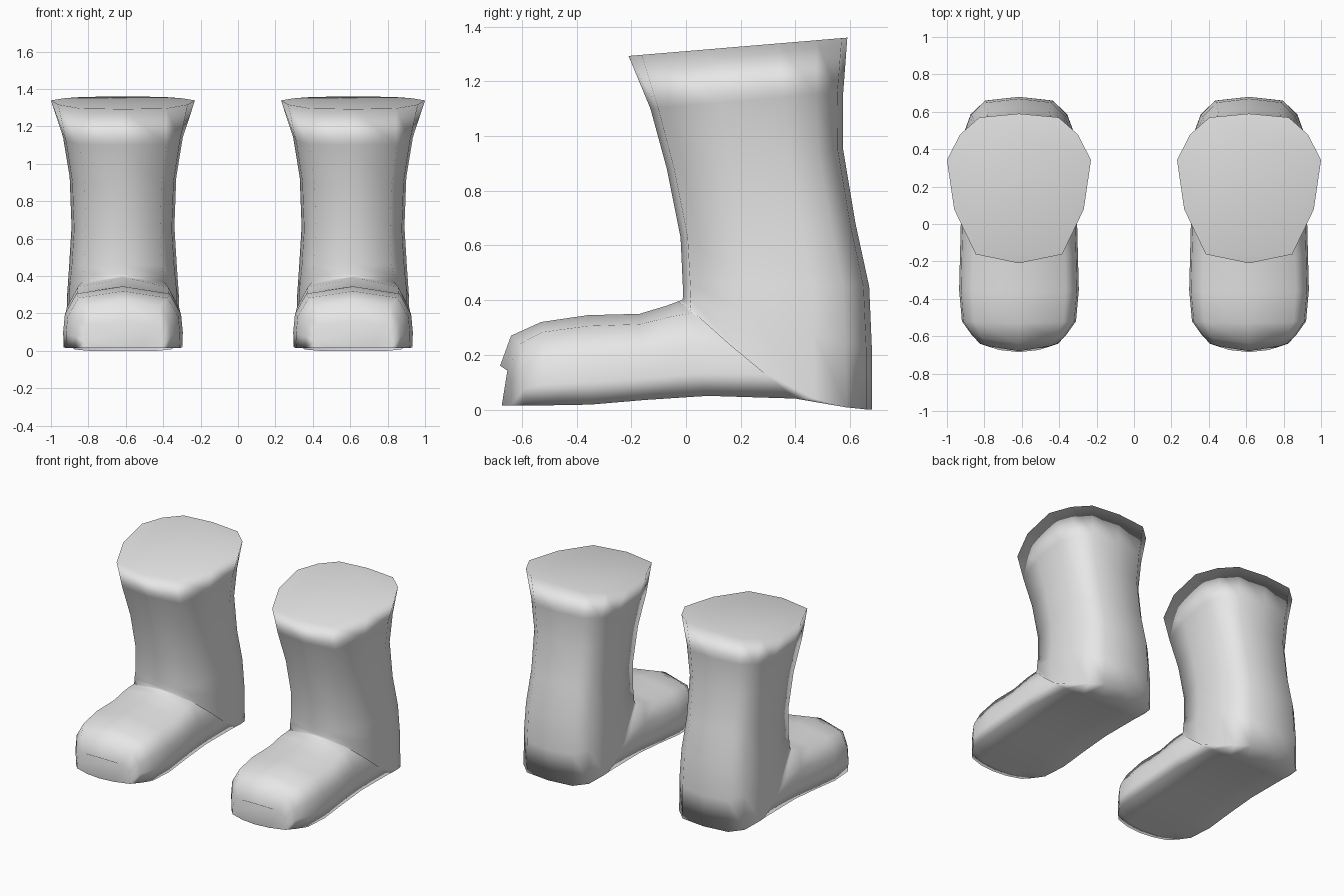
import bpy
import bmesh

cube = bpy.data.objects.get("Cube")
if cube:
    bpy.data.objects.remove(cube, do_unlink=True)

# Single plain grey
grey = bpy.data.materials.new("plain grey")
grey.use_nodes = True
colour = (0.8, 0.8, 0.8, 1.0)
grey.diffuse_color = colour
grey.node_tree.nodes["Principled BSDF"].inputs["Base Color"].default_value = colour

# Half cross-sections: (distance from first to last centre point, share of half width)
RIM = [(0, 0), (0.06, 0.60), (0.36, 0.90), (0.69, 1), (0.86, 0.82), (0.975, 0.55), (1, 0)]
SHAFT = [(0, 0), (0.04, 0.72), (0.36, 0.95), (0.69, 1), (0.86, 0.86), (0.97, 0.60), (1, 0)]
FOOT = [(0, 0), (0.12, 0.78), (0.45, 0.97), (0.75, 1), (1, 0.99), (1, 0.5), (1, 0)]

# Rings from the rim, down the shaft, round the heel and out to the toe:
# section, front/top (y, z), back/bottom (y, z), half width, bow of the sides
RINGS = [
    (RIM, (-0.21, 1.293), (0.59, 1.36), 0.385, 0),
    (SHAFT, (-0.13, 1.10), (0.575, 1.16), 0.32, 0),
    (SHAFT, (-0.07, 0.88), (0.575, 0.95), 0.285, 0),
    (SHAFT, (-0.02, 0.63), (0.62, 0.68), 0.275, 0),
    (SHAFT, (-0.012, 0.46), (0.67, 0.45), 0.288, 0),
    (SHAFT, (-0.01, 0.41), (0.68, 0.22), 0.30, 0),
    (SHAFT, (-0.015, 0.40), (0.68, 0.0), 0.30, 0),
    (FOOT, (-0.03, 0.395), (0.40, 0.04), 0.30, 0),
    (FOOT, (-0.07, 0.38), (0.08, 0.05), 0.31, 0),
    (FOOT, (-0.17, 0.35), (-0.15, 0.035), 0.315, 0),
    (FOOT, (-0.36, 0.345), (-0.35, 0.018), 0.32, 0),
    (FOOT, (-0.53, 0.32), (-0.53, 0.015), 0.305, 0.01),
    (FOOT, (-0.64, 0.27), (-0.64, 0.015), 0.255, 0.05),
    (FOOT, (-0.68, 0.16), (-0.685, 0.015), 0.21, 0.045),
]
HEEL = 6                # this ring bends so that its back half lies on the sole
HEEL_BEND = (0.35, 0.0)


def ring_points(index):
    section, a, b, width, bow = RINGS[index]
    mid = HEEL_BEND if index == HEEL else ((a[0] + b[0]) / 2, (a[1] + b[1]) / 2)
    half = []
    for t, f in section:
        y, z = ((1 - t) ** 2 * a[i] + 2 * t * (1 - t) * mid[i] + t * t * b[i] for i in (0, 1))
        half.append((f * width, y + bow * f * f, z))
    return half + [(-x, y, z) for x, y, z in half[-2:0:-1]]


def make_boot(name, x):
    bm = bmesh.new()
    loops = [[bm.verts.new(p) for p in ring_points(i)] for i in range(len(RINGS))]
    for upper, lower in zip(loops, loops[1:]):
        n = len(upper)
        for i in range(n):
            j = (i + 1) % n
            bm.faces.new((upper[i], upper[j], lower[j], lower[i]))
    bm.faces.new(loops[0])      # closed top
    bm.faces.new(loops[-1])     # toe tip
    bmesh.ops.recalc_face_normals(bm, faces=bm.faces)
    for face in bm.faces:
        face.smooth = True
    mesh = bpy.data.meshes.new(name)
    bm.to_mesh(mesh)
    bm.free()
    mesh.materials.append(grey)
    boot = bpy.data.objects.new(name, mesh)
    boot.location.x = x
    bpy.context.collection.objects.link(boot)
    # Large faces lead the shading, keeping the top and sole flat
    weighted = boot.modifiers.new("weighted_normals", 'WEIGHTED_NORMAL')
    weighted.mode = 'FACE_AREA'


make_boot("left_boot", 0.615)
make_boot("right_boot", -0.615)
